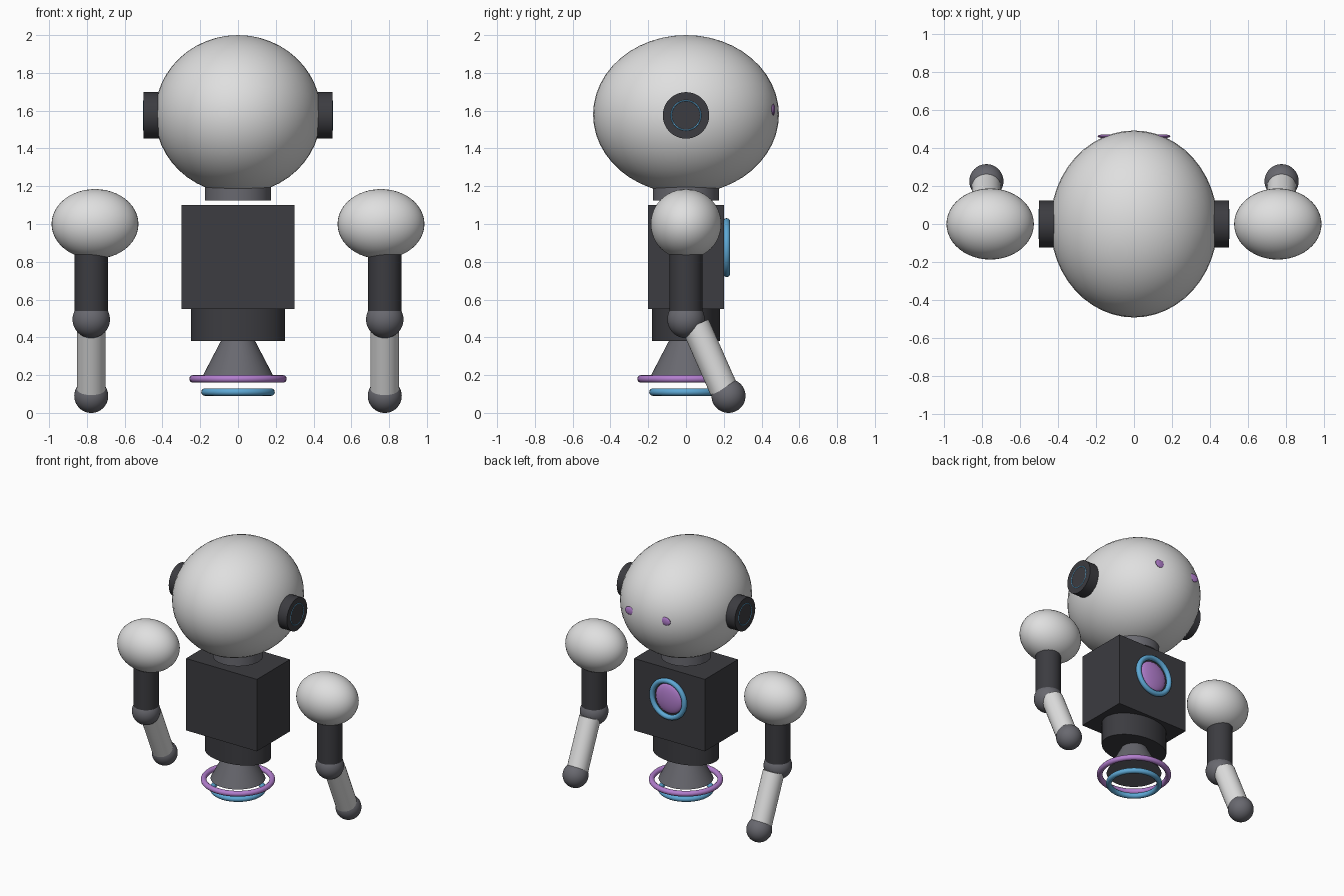
import bpy, math
from mathutils import Vector

if "Cube" in bpy.data.objects:
    bpy.data.objects.remove(bpy.data.objects["Cube"])


def material(name, rgb):
    m = bpy.data.materials.new(name)
    m.diffuse_color = (*rgb, 1)
    m.use_nodes = True
    m.node_tree.nodes["Principled BSDF"].inputs["Base Color"].default_value = m.diffuse_color
    return m


SHELL = material("light grey shell", (0.74, 0.74, 0.74))
DARK = material("charcoal", (0.045, 0.045, 0.052))
JOINT = material("mid grey", (0.14, 0.14, 0.16))
PURPLE = material("violet glow", (0.45, 0.21, 0.62))
BLUE = material("blue glow", (0.11, 0.39, 0.66))


def finish(name, mat, scale=(1, 1, 1), angle=40):
    ob = bpy.context.object
    ob.name = name
    ob.scale = scale
    ob.data.materials.append(mat)
    bpy.ops.object.shade_smooth_by_angle(angle=math.radians(angle))
    return ob


def ball(name, mat, loc, radii):
    bpy.ops.mesh.primitive_uv_sphere_add(segments=48, ring_count=24, radius=1, location=loc)
    return finish(name, mat, radii)


def rod(name, mat, a, b, r1, r2=None, scale=(1, 1, 1)):
    """Cylinder or cone running from point a to point b."""
    a, b = Vector(a), Vector(b)
    d = b - a
    bpy.ops.mesh.primitive_cone_add(vertices=48, radius1=r1, radius2=r1 if r2 is None else r2,
                                    depth=d.length, location=(a + b) / 2,
                                    rotation=d.to_track_quat('Z', 'Y').to_euler())
    return finish(name, mat, scale)


def ring(name, mat, loc, major, minor, rot=(0, 0, 0)):
    bpy.ops.mesh.primitive_torus_add(major_segments=48, minor_segments=12, major_radius=major,
                                     minor_radius=minor, location=loc, rotation=rot)
    return finish(name, mat, angle=80)


# Head and neck
ball("head", SHELL, (0, 0, 1.58), (0.44, 0.492, 0.42))
rod("neck", JOINT, (0, 0, 1.125), (0, 0, 1.24), 0.175)

# Torso box and oval waist
bpy.ops.mesh.primitive_cube_add(size=1, location=(0, 0, 0.825))
finish("torso", DARK, (0.6, 0.4, 0.55))
rod("waist", DARK, (0, 0, 0.38), (0, 0, 0.56), 0.25, scale=(1, 0.72, 1))

# Chest light with its ring
ball("chest_light", PURPLE, (0, 0.2, 0.875), (0.113, 0.03, 0.113))
ring("chest_ring", BLUE, (0, 0.215, 0.875), 0.137, 0.019, (math.pi / 2, 0, 0))

# Hover thruster
rod("thruster", JOINT, (0, 0, 0.19), (0, 0, 0.42), 0.19, 0.07)
ring("upper_hover_ring", PURPLE, (0, 0, 0.18), 0.238, 0.02)
ring("lower_hover_ring", BLUE, (0, 0, 0.11), 0.175, 0.02)

# Mirrored parts
for side, s in (("left", -1), ("right", 1)):
    # Ear pods and eyes
    rod(f"{side}_ear", DARK, (s * 0.38, 0, 1.575), (s * 0.5, 0, 1.575), 0.123)
    ring(f"{side}_ear_ring", BLUE, (s * 0.498, 0, 1.575), 0.078, 0.004, (0, math.pi / 2, 0))
    ball(f"{side}_eye", PURPLE, (s * 0.152, 0.462, 1.605), (0.04, 0.01, 0.03))
    # Arm, bent at the elbow
    x = s * 0.777
    ball(f"{side}_shoulder", SHELL, (s * 0.757, 0, 1.0), (0.23, 0.187, 0.185))
    rod(f"{side}_upper_arm", DARK, (x, 0, 0.5), (x, 0, 0.9), 0.088)
    ball(f"{side}_elbow", JOINT, (x, 0, 0.495), (0.099, 0.099, 0.099))
    rod(f"{side}_forearm", SHELL, (x, 0.05, 0.465), (x, 0.2, 0.125), 0.076)
    ball(f"{side}_hand", JOINT, (x, 0.225, 0.09), (0.09, 0.09, 0.09))
